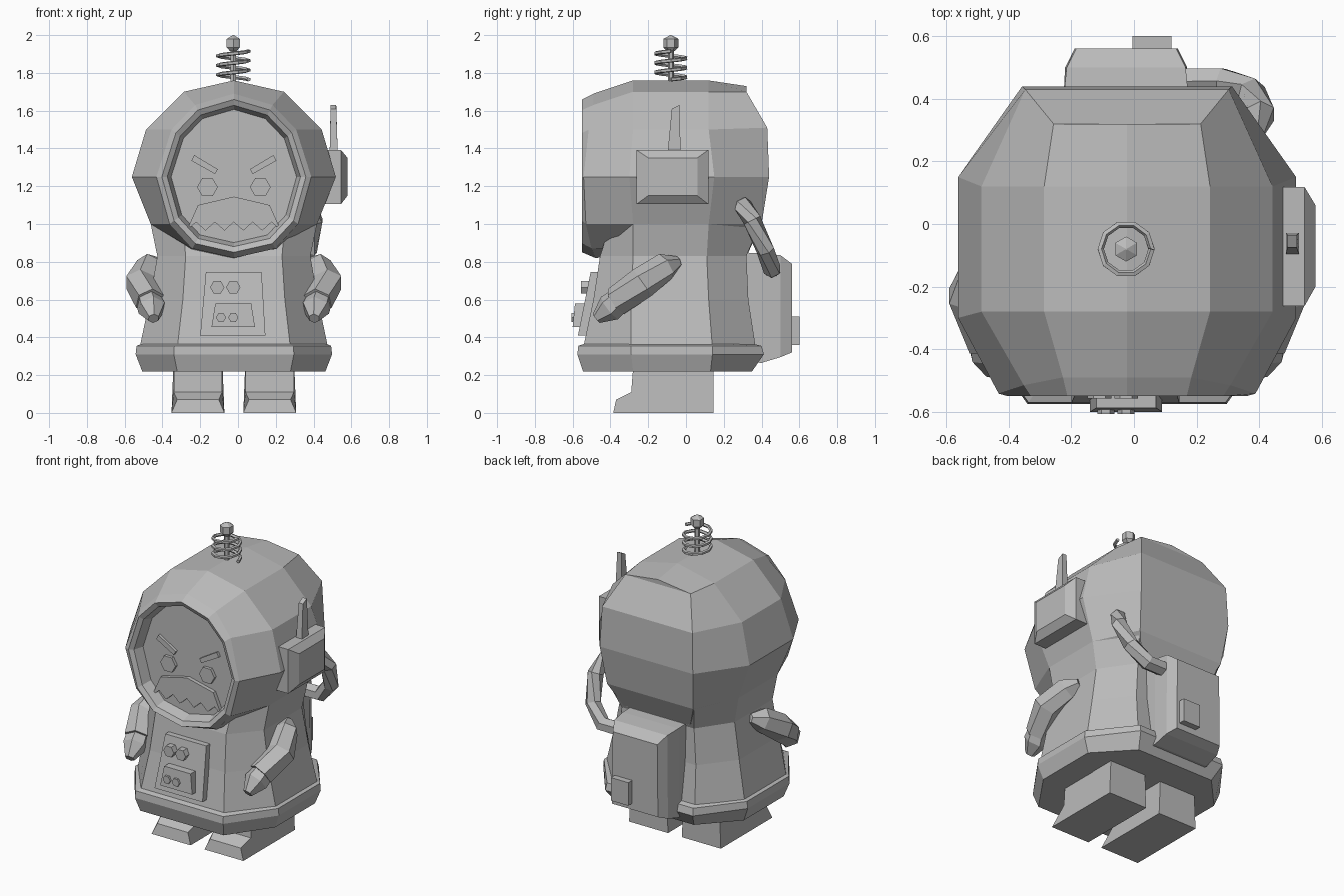
import bpy, bmesh, math
from mathutils import Vector

if "Cube" in bpy.data.objects:
    bpy.data.objects.remove(bpy.data.objects["Cube"])

C = -0.022  # mirror line of the body
grey = bpy.data.materials.new("plain grey")
grey.diffuse_color = (0.5, 0.5, 0.5, 1)
grey.use_nodes = True
grey.node_tree.nodes["Principled BSDF"].inputs["Base Color"].default_value = grey.diffuse_color


def finish(name, bm):
    bmesh.ops.recalc_face_normals(bm, faces=bm.faces)
    me = bpy.data.meshes.new(name)
    bm.to_mesh(me)
    bm.free()
    me.materials.append(grey)
    ob = bpy.data.objects.new(name, me)
    bpy.context.collection.objects.link(ob)
    return ob


def cap(bm, ring, rows):
    """Close a ring; rows=True closes it in left-right strips from the top."""
    if not rows:
        bm.faces.new(ring)
        return
    n = len(ring)
    bm.faces.new((ring[0], ring[1], ring[-1]))
    for i in range(1, n // 2 - 1):
        bm.faces.new((ring[i], ring[i + 1], ring[n - i - 1], ring[n - i]))
    bm.faces.new((ring[n // 2 - 1], ring[n // 2], ring[n // 2 + 1]))


def loft(name, rings, rows=False):
    bm = bmesh.new()
    vs = [[bm.verts.new(p) for p in r] for r in rings]
    n = len(vs[0])
    for a, b in zip(vs, vs[1:]):
        for i in range(n):
            j = (i + 1) % n
            bm.faces.new((a[i], a[j], b[j], b[i]))
    cap(bm, vs[0], rows)
    cap(bm, vs[-1], rows)
    return finish(name, bm)


def plate(name, pts, y0, y1, lean=0.0, z0=0.0):
    """Extrude an x-z outline along y; lean tilts it back with height."""
    return loft(name, [[(x, y + lean * (z - z0), z) for x, z in pts] for y in (y0, y1)])


def tube(name, path, radii, sides=6, flip=1):
    path = [Vector(p) for p in path]
    rings = []
    for i, p in enumerate(path):
        d = (path[min(i + 1, len(path) - 1)] - path[max(i - 1, 0)]).normalized()
        u = d.cross(Vector((0, 0, 1)) if abs(d.z) < 0.95 else Vector((0, 1, 0))).normalized()
        v = d.cross(u)
        rings.append([p + radii[i] * (u * math.cos(a) + v * math.sin(a))
                      for a in (math.tau * (k + 0.5) / sides for k in range(sides))])
    return loft(name, rings)


def ngon(x, z, r, n=6):
    return [(x + r * math.cos(math.tau * k / n), z + r * math.sin(math.tau * k / n)) for k in range(n)]


def box(x0, x1, y0, y1, z):
    return [(x0, y0, z), (x1, y0, z), (x1, y1, z), (x0, y1, z)]


# hood: half outlines (x, y, z) from top centre to bottom centre, mirrored
def mirrored(half):
    right = [(C + x, y, z) for x, y, z in half]
    left = [(C - x, y, z) for x, y, z in half[1:-1]]
    return right + left[::-1]


rim = [(0, 1.69), (.205, 1.63), (.33, 1.5), (.41, 1.25), (.34, 1.0), (.22, .87), (0, .82)]
rim_y = [-.49, -.49, -.515, -.542, -.53, -.50, -.48]


def opening(s, y):
    return mirrored([(x * s, y, 1.25 + (z - 1.25) * s) for x, z in rim])


full = [(0, 1.76), (.265, 1.7), (.465, 1.5), (.54, 1.25), (.44, 1.0), (.24, .86), (0, .84)]
back = [(0, .32, 1.73), (.235, .32, 1.7), (.325, .43, 1.51), (.335, .44, 1.25),
        (.31, .40, 1.0), (.24, .33, .85), (0, .33, .84)]
loft("hood", [
    opening(.81, -.47), opening(.86, -.535), opening(.93, -.55),
    mirrored([(x, y, z) for (x, z), y in zip(rim, rim_y)]),
    mirrored([(x, -.30 if z == 1.25 else -.28, z) for x, z in full]),
    mirrored([(x, .15 if z == 1.25 else .12, z) for x, z in full]),
    mirrored(back)], rows=True)


# suit body: octagonal rings (z, side x, front x, back x, front y, side y0, side y1, back y)
def octagon(z, sx, fx, bx, fy, y0, y1, by):
    q = [(fx, fy), (sx, y0), (sx, y1), (bx, by)]
    return [(C + x, y, z) for x, y in q] + [(C - x, y, z) for x, y in q[::-1]]


loft("suit_body", [octagon(*r) for r in (
    (1.0, .44, .27, .31, -.40, -.28, .12, .39),
    (.83, .405, .255, .26, -.455, -.28, .11, .32),
    (.60, .445, .27, .28, -.49, -.29, .12, .33),
    (.34, .50, .30, .30, -.545, -.29, .14, .37))])
loft("hem", [octagon(*r) for r in (
    (.365, .49, .295, .29, -.54, -.29, .14, .36),
    (.355, .515, .315, .31, -.57, -.29, .14, .40),
    (.31, .52, .318, .315, -.575, -.29, .14, .412),
    (.22, .485, .30, .28, -.545, -.28, .13, .35))])

# face: eyes, brows and jagged mouth
for s in (-1, 1):
    plate("eye", ngon(C + s * .14, 1.195, .055), -.46, -.49)
    plate("brow", [(C + s * x, z) for x, z in
                   ((.085, 1.29), (.1, 1.265), (.225, 1.335), (.21, 1.365))], -.46, -.488)
teeth = [(.25 - .05 * k, .965 if k % 2 == 0 else 1.01) for k in range(11)]
plate("mouth", [(C + x, z) for x, z in
                [(-.19, 1.1), (0, 1.145), (.19, 1.1)] + teeth], -.46, -.495)

# chest panel with knobs
L = .2  # backward lean of the chest
plate("chest_panel", [(-.17, .745), (.125, .745), (.145, .41), (-.2, .41)], -.50, -.572, L, .41)
plate("switch_box", [(-.12, .58), (.07, .58), (.09, .455), (-.14, .455)], -.54, -.60, .1, .455)
for x in (-.11, -.025):
    plate("large_knob", ngon(x, .665, .038), -.49, -.557)
for x in (-.09, -.025):
    plate("small_knob", ngon(x, .505, .027), -.56, -.607)

# arms and mittens
for s in (-1, 1):
    tube("arm", [(C + s * x, y, z) for x, y, z in (
        (.41, -.04, .80), (.445, -.11, .775), (.495, -.23, .69), (.445, -.37, .59))],
        (.03, .075, .085, .08))
    tube("mitten", [(C + s * x, y, z) for x, y, z in (
        (.45, -.36, .59), (.435, -.405, .555), (.425, -.475, .50))], (.07, .075, .03))

# boots
for s in (-1, 1):
    prof = [(-.275, .3), (-.29, .11), (-.37, .07), (-.385, 0), (.145, 0), (.145, .3)]
    rings = []
    for side in (0, 1):
        ring = []
        for i, (y, z) in enumerate(prof):
            inset = .03 if i == 2 else (.012 if z > .1 else 0)
            x = .05 + inset if side == 0 else .33 - inset
            ring.append((C + s * x, y, z))
        rings.append(ring)
    loft("boot", rings)


# backpack with rear latch
def pack(y, w0, w1, z0, z1):
    m = -.025
    return [(m - w0, y, z0), (m + w0, y, z0), (m + w1, y, z1), (m - w1, y, z1)]


loft("backpack", [pack(.28, .20, .20, .27, .85), pack(.40, .20, .20, .265, .845),
                  pack(.50, .195, .19, .295, .835), pack(.56, .165, .16, .32, .79)])
plate("backpack_latch", [(-.005, .36), (.12, .36), (.12, .51), (-.005, .51)], .54, .60)

# air hose from backpack to hood
tube("air_hose", [(.12, .455, .76), (.28, .455, .76), (.375, .42, .86), (.405, .35, 1.02),
                  (.375, .30, 1.10), (.30, .28, 1.10)], (.048,) * 6)


# radio on the side of the hood, with aerial
def slab(x, y0, y1, z0, z1):
    return [(x, y0, z0), (x, y1, z0), (x, y1, z1), (x, y0, z1)]


loft("radio", [slab(.44, -.262, .118, 1.105, 1.392), slab(.545, -.262, .118, 1.105, 1.392),
               slab(.58, -.20, .06, 1.15, 1.35)])
loft("radio_aerial", [box(.485, .528, -.098, -.028, 1.37),
                      [(.49, -.075, 1.61), (.52, -.075, 1.61), (.52, -.035, 1.63), (.49, -.035, 1.63)]])

# top antenna: rod, faceted tip and coil spring
AX, AY = -.025, -.08
tube("antenna_rod", [(AX, AY, 1.74), (AX, AY, 1.93)], (.016, .016))
tube("antenna_tip", [(AX, AY, z) for z in (1.915, 1.935, 1.98, 2.0)], (.02, .04, .04, .003))
coil = [(AX + .082 * math.cos(a), AY + .082 * math.sin(a), 1.765 + .15 * k / 30)
        for k, a in ((k, math.tau * k / 10) for k in range(31))]
tube("antenna_spring", coil, (.011,) * 31, sides=5)
